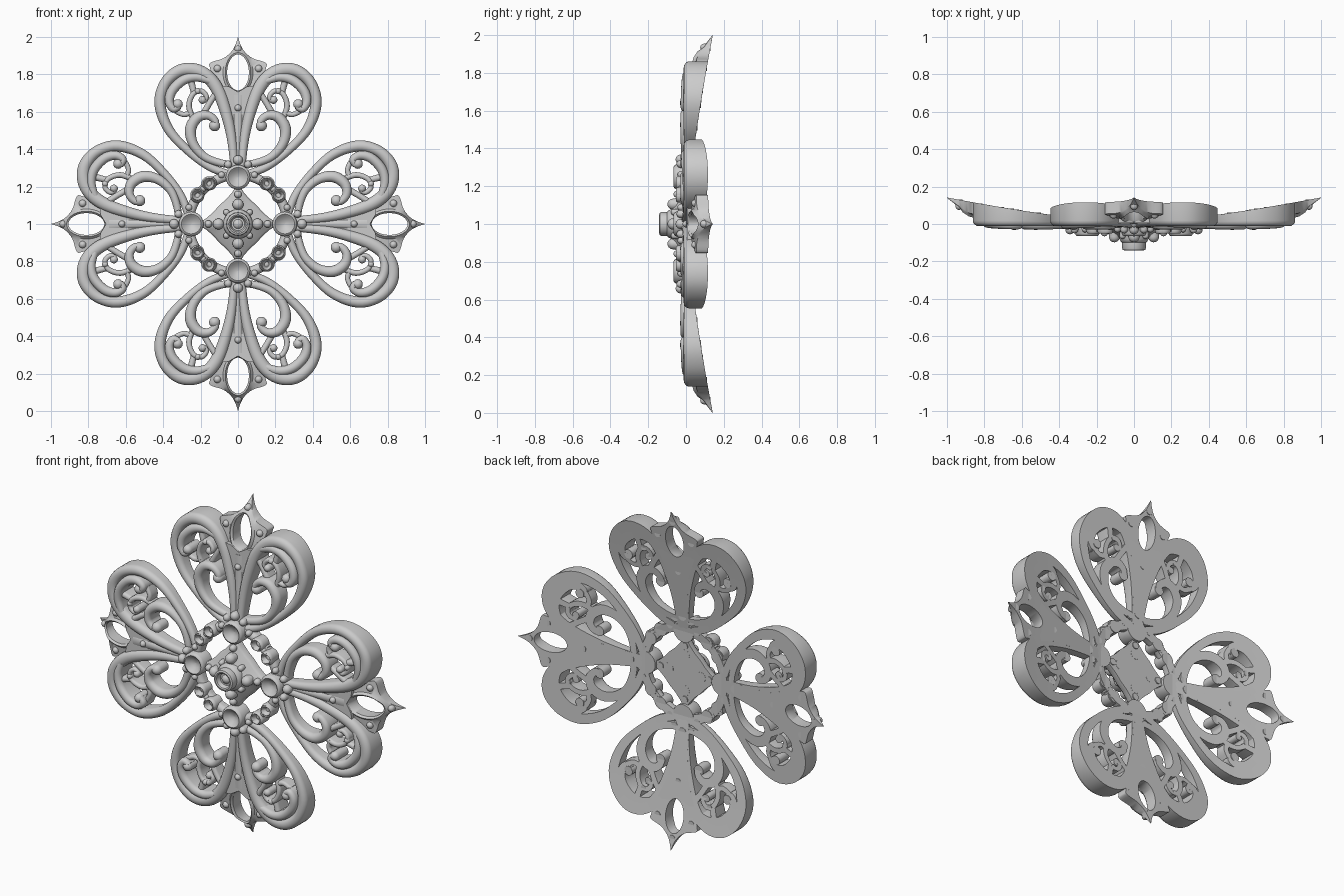
import bpy, bmesh
from math import sin, cos, pi, atan2, radians
from mathutils import Vector, Matrix

if "Cube" in bpy.data.objects:
    bpy.data.objects.remove(bpy.data.objects["Cube"])


def back(h):
    """Dished rear surface: further back towards the petal tip."""
    return 0.005 + 0.137 * max(h, 0) ** 1.4


def spline(pts, n=5):
    """Catmull-Rom through points of any dimension."""
    P = [Vector(p) for p in pts]
    P = [P[0]] + P + [P[-1]]
    out = []
    for i in range(1, len(P) - 2):
        a, b, c, d = P[i - 1:i + 3]
        for k in range(n):
            t = k / n
            out.append(0.5 * (2 * b + (c - a) * t + (2 * a - 5 * b + 4 * c - d) * t * t
                              + (3 * b - a - 3 * c + d) * t ** 3))
    return out + [P[-2]]


def skin(bm, rings, closed=False, caps=True):
    """Quads between consecutive closed rings of coordinates."""
    V = [[bm.verts.new(p) for p in r] for r in rings]
    pairs = list(zip(V, V[1:])) + ([(V[-1], V[0])] if closed else [])
    for a, b in pairs:
        for i in range(len(a)):
            j = (i + 1) % len(a)
            bm.faces.new((a[i], a[j], b[j], b[i]))
    if caps and not closed:
        bm.faces.new(V[0])
        bm.faces.new(V[-1][::-1])


def bar(bm, pts, sx=1, n=5):
    """Round-fronted strip along (x, h, half width, front y), flat at the back."""
    S = spline(pts, n)
    rings = []
    for i, s in enumerate(S):
        t = S[min(i + 1, len(S) - 1)] - S[max(i - 1, 0)]
        nx, nh = Vector((-t[1], t[0])).normalized()
        x, h, w, f = s
        d = min(w, 0.03)
        ring = []
        for k in range(9):
            a = pi * k / 8
            u = w * cos(a)
            ring.append((sx * (x + nx * u), f + d * (1 - sin(a)), h + nh * u))
        for u in (-w, w):
            ring.append((sx * (x + nx * u), back(h + nh * u), h + nh * u))
        rings.append(ring)
    skin(bm, rings)


def lathe(bm, x, h, prof, n=20):
    """Turned shape about the y axis from (radius, y)."""
    skin(bm, [[(x + max(r, 1e-4) * cos(2 * pi * i / n), y, h + max(r, 1e-4) * sin(2 * pi * i / n))
               for i in range(n)] for r, y in prof])


def knob(bm, x, h, r, f, n=14):
    lathe(bm, x, h, [(r * sin(a * pi / 10), f + r * (1 - cos(a * pi / 10))) for a in range(6)]
          + [(r, max(back(h), f + r + 0.005))], n)


def cup(bm, x, h, r, f):
    lathe(bm, x, h, [(0, f + .03), (.4 * r, f + .025), (.68 * r, f + .006), (.8 * r, f),
                     (.92 * r, f + .004), (r, f + .015), (r, back(h))], 24)


def finish(name, bm, copies=4):
    bmesh.ops.recalc_face_normals(bm, faces=bm.faces)
    me = bpy.data.meshes.new(name)
    bm.to_mesh(me)
    bm.free()
    me.polygons.foreach_set("use_smooth", [True] * len(me.polygons))
    me.set_sharp_from_angle(angle=radians(40))
    for k in range(copies):
        ob = bpy.data.objects.new(name, me)
        ob.matrix_world = Matrix.Translation((0, 0, 1)) @ Matrix.Rotation(k * pi / 2, 4, 'Y')
        bpy.context.collection.objects.link(ob)


# heart-shaped outer rim of each petal, running down to a central stem
bm = bmesh.new()
rim = [(.06, .27, .02, -.02), (.15, .305, .022, -.015), (.26, .385, .022, -.012),
       (.37, .505, .026, -.012), (.417, .64, .03, -.012), (.39, .75, .03, -.012),
       (.32, .815, .033, -.012), (.24, .825, .035, -.012), (.165, .79, .035, -.012),
       (.105, .71, .034, -.014), (.06, .58, .03, -.017), (.033, .45, .025, -.02),
       (.018, .29, .02, -.025)]
for s in (1, -1):
    bar(bm, rim, s)
finish("petal_rim", bm)

# large curled scrolls and volutes
bm = bmesh.new()
inner = [(.02, .32, .018, -.02), (.09, .325, .02, -.022), (.18, .36, .022, -.025),
         (.24, .43, .026, -.028), (.253, .51, .03, -.03), (.215, .57, .028, -.03),
         (.16, .58, .023, -.03), (.122, .55, .02, -.028), (.125, .515, .02, -.027)]
volute = [(.15, .765, .02, -.012), (.22, .785, .024, -.018), (.29, .77, .026, -.022),
          (.35, .715, .026, -.026), (.367, .655, .024, -.028), (.345, .615, .02, -.028),
          (.315, .63, .018, -.026)]
for s in (1, -1):
    bar(bm, inner, s)
    bar(bm, volute, s)
    knob(bm, s * .125, .525, .03, -.033)
    knob(bm, s * .322, .64, .027, -.033)
finish("petal_scrolls", bm)

# small filigree tendrils linking the scrolls
bm = bmesh.new()
small = [[(.235, .55, .016, 0), (.262, .63, .015, -.004), (.24, .695, .014, -.006),
          (.195, .71, .014, -.006), (.168, .68, .013, -.006), (.185, .655, .013, -.006)],
         [(.11, .71, .018, 0), (.15, .65, .016, 0), (.19, .58, .018, 0)],
         [(.245, .60, .016, 0), (.29, .585, .014, 0), (.335, .605, .014, 0)],
         [(.235, .70, .016, 0), (.25, .76, .018, 0)]]
for s in (1, -1):
    for p in small:
        bar(bm, p, s)
    knob(bm, s * .19, .663, .021, -.015)
    knob(bm, s * .215, .71, .017, -.012)
finish("petal_tendrils", bm)

# solid leaf filling the middle of each petal
bm = bmesh.new()
half = [(0, .24), (.04, .29), (.045, .45), (.065, .6), (.12, .73), (.09, .74), (.05, .735), (0, .705)]
loop = half + [(-x, h) for x, h in half[-2:0:-1]]
skin(bm, [[(x, back(h), h) for x, h in loop], [(x, 0.005, h) for x, h in loop]])
bar(bm, [(0, .29, .015, -.015), (0, .45, .022, -.008), (0, .6, .035, -.002), (0, .69, .05, .002)])
knob(bm, 0, .62, .018, -.018)
finish("petal_leaf", bm)


# pointed tip with an oval window
def tip_front(h):
    return back(h) - .008 - .06 * min(1, max(0, (1 - h) / .12))


bm = bmesh.new()
half = spline([(0, 1.0), (.015, .955), (.038, .918), (.08, .885), (.148, .862), (.15, .835),
               (.135, .79), (.125, .75), (.08, .69), (0, .64)], 4)
half = [(p[0], p[1]) for p in half]
loop = half + [(-x, h) for x, h in half[-2:0:-1]]


def toward_window(x, h, rx, rh):
    a = atan2((h - .81) / .1, x / .06)
    return rx * cos(a), .81 + rh * sin(a)


wide = [toward_window(x, h, .08, .12) for x, h in loop]
lip = [toward_window(x, h, .068, .106) for x, h in loop]
hole = [toward_window(x, h, .058, .096) for x, h in loop]
skin(bm, [[(x, back(h), h) for x, h in loop],
          [(x, tip_front(h) + .006, h) for x, h in loop],
          [(x, tip_front(h), h) for x, h in wide],
          [(x, tip_front(h) - .013, h) for x, h in lip],
          [(x, tip_front(h) - .002, h) for x, h in hole],
          [(x, back(h), h) for x, h in hole]], closed=True)
for x, h in ((.11, .83), (-.11, .83), (0, .935)):
    knob(bm, x, h, .02, tip_front(h) - .014)
finish("petal_tip", bm)

# ring around the centre carrying cups and beads
bm = bmesh.new()
bar(bm, [(.262 * cos(a), .262 * sin(a), .026, -.03)
         for a in [radians(45 + 9 * i) for i in range(11)]], n=2)
cup(bm, 0, .25, .066, -.065)
for s in (1, -1):
    cup(bm, s * .15, .217, .037, -.052)
    cup(bm, s * .217, .158, .037, -.052)
    knob(bm, s * .053, .318, .021, -.05)
    knob(bm, s * .088, .262, .018, -.045)
    knob(bm, s * .187, .187, .016, -.045)
knob(bm, 0, .342, .026, -.055)
finish("jewel_ring", bm)

# raised central diamond
bm = bmesh.new()
quarter = [(0, .22), (.03, .17), (.065, .13), (.1, .1), (.13, .065), (.17, .03)]
loop = []
for k in range(4):
    c, s = [(1, 0), (0, 1), (-1, 0), (0, -1)][k]
    loop += [(x * c + h * s, -x * s + h * c) for x, h in quarter]
skin(bm, [[(x * f, y, h * f) for x, h in loop]
          for f, y in ((1, .01), (1, -.022), (.93, -.034), (.7, -.045), (.45, -.075), (.2, -.085))])
finish("centre_diamond", bm, 1)

# beads on the diamond
bm = bmesh.new()
knob(bm, 0, .105, .03, -.098)
knob(bm, 0, .158, .02, -.066)
knob(bm, .062, .062, .017, -.08)
finish("diamond_beads", bm)

# central stepped boss with a hollow stud
bm = bmesh.new()
lathe(bm, 0, 0, [(0, -.115), (.035, -.115), (.043, -.138), (.05, -.142), (.06, -.138),
                 (.063, -.13), (.063, -.1), (.07, -.095), (.078, -.08), (.08, -.03)], 32)
knob(bm, 0, 0, .03, -.13)
finish("centre_boss", bm, 1)
